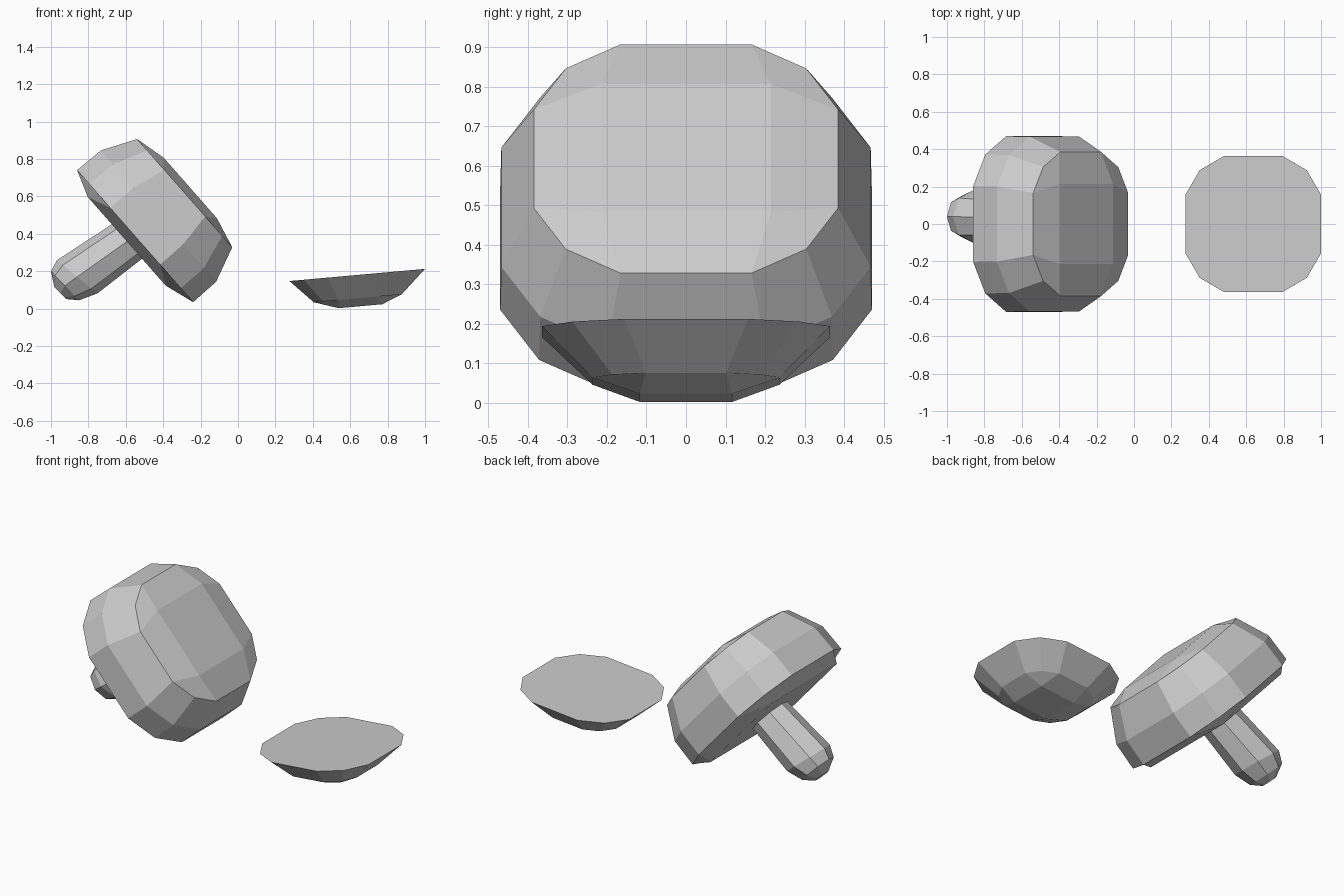
import bpy, bmesh, math
from mathutils import Vector

if "Cube" in bpy.data.objects:
    bpy.data.objects.remove(bpy.data.objects["Cube"])

S, C = 0.43, 0.79  # side and corner proportions of the rounded-square ring
SIDE = [(1, -S), (1, S), (C, C)]


def finish(name, bm):
    bmesh.ops.recalc_face_normals(bm, faces=bm.faces)
    mesh = bpy.data.meshes.new(name)
    bm.to_mesh(mesh)
    bm.free()
    obj = bpy.data.objects.new(name, mesh)
    bpy.context.collection.objects.link(obj)
    return obj


def turn(p, i):
    """Rotate a 2D point by i quarter turns."""
    for _ in range(i % 4):
        p = (-p[1], p[0])
    return p


def add_ring(bm, pts2d, center, radius, u):
    c, u = Vector(center), Vector(u).normalized()
    return [bm.verts.new(c + u * (a * radius) + Vector((0, b * radius, 0)))
            for a, b in pts2d]


def bridge(bm, r0, r1):
    n = len(r0)
    for i in range(n):
        j = (i + 1) % n
        bm.faces.new((r0[i], r0[j], r1[j], r1[i]))


def square_cap(bm, ring, center, half, u):
    """Close a 12-point ring with a 3x3 quad patch around a centre square."""
    q = add_ring(bm, [turn((1, -1), i) for i in range(4)], center, half, u)
    for i in range(4):
        k, nxt = 3 * i, q[(i + 1) % 4]
        bm.faces.new((ring[k], ring[k + 1], nxt, q[i]))
        bm.faces.new((ring[k + 1], ring[k + 2], ring[(k + 3) % 12], nxt))
    bm.faces.new(q)


RING = [turn(p, i) for i in range(4) for p in SIDE]

# Mushroom cap, tilted on its side
bm = bmesh.new()
u = (0.66, 0, -0.751)
low = add_ring(bm, RING, (-0.55, 0, 0.3875), 0.47, u)
mid = add_ring(bm, RING, (-0.425, 0, 0.495), 0.467, u)
rim = add_ring(bm, RING, (-0.285, 0, 0.6175), 0.385, u)
bridge(bm, low, mid)
bridge(bm, mid, rim)
square_cap(bm, low, (-0.595, 0, 0.36), 0.316, u)
square_cap(bm, rim, (-0.255, 0, 0.645), 0.215, u)
finish("mushroom_cap", bm)

# Eight-sided stem with a rounded foot
bm = bmesh.new()
OCT = [(math.cos(i * math.pi / 4), math.sin(i * math.pi / 4)) for i in range(8)]
stem = [((-0.95, 0.04, 0.083), 0.045, (0.7, 0, -0.7)),
        ((-0.925, 0.04, 0.122), 0.108, (0.7, 0, -0.72)),
        ((-0.86, 0.04, 0.17), 0.14, (0.22, 0, -0.18)),
        ((-0.55, 0.03, 0.39), 0.12, (0.15, 0, -0.19))]
rings = [add_ring(bm, OCT, *s) for s in stem]
for a, b in zip(rings, rings[1:]):
    bridge(bm, a, b)
bm.faces.new(rings[0])
bm.faces.new(rings[-1])
finish("mushroom_stem", bm)

# Loose cut cap lying with its flat face up
bm = bmesh.new()
u = (0.725, 0, 0.065)
top = add_ring(bm, RING, (0.6375, 0, 0.18), 0.364, u)
low = add_ring(bm, RING, (0.64, 0, 0.055), 0.236, u)
bridge(bm, top, low)
bm.faces.new(top)
square_cap(bm, low, (0.655, 0, 0.013), 0.117, u)
finish("cut_cap", bm)
